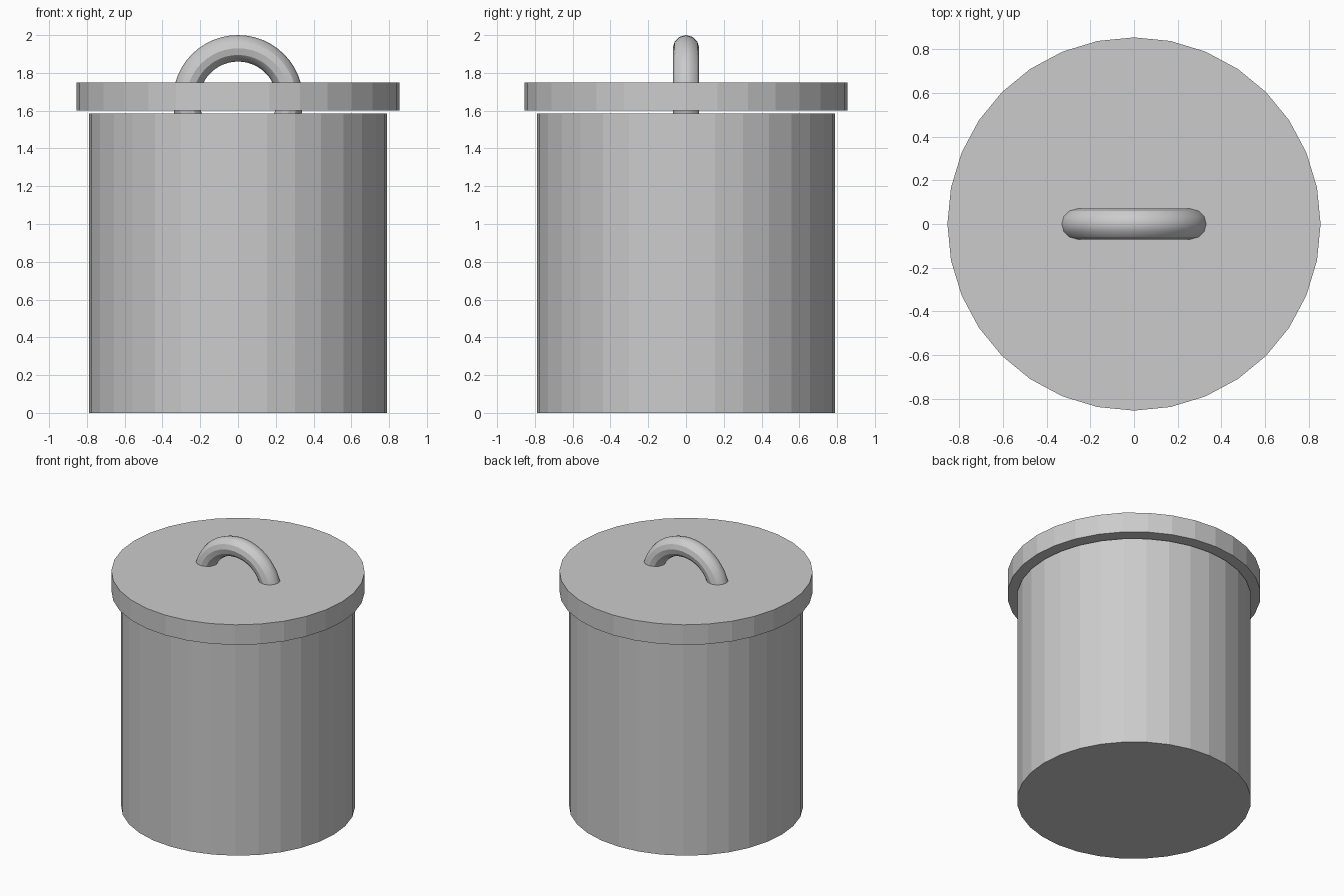
import bpy

cube = bpy.data.objects.get("Cube")
if cube:
    bpy.data.objects.remove(cube, do_unlink=True)

# One plain grey for the whole canister
grey = bpy.data.materials.new("plain_grey")
grey.use_nodes = True
colour = (0.6, 0.6, 0.6, 1.0)
grey.diffuse_color = colour
grey.node_tree.nodes["Principled BSDF"].inputs["Base Color"].default_value = colour


def finish(name):
    obj = bpy.context.object
    obj.name = name
    obj.data.name = name
    obj.data.materials.append(grey)
    return obj


def disc(name, radius, bottom, top):
    """Flat-sided upright cylinder between two heights."""
    bpy.ops.mesh.primitive_cylinder_add(
        vertices=32, radius=radius, depth=top - bottom,
        location=(0, 0, (bottom + top) / 2))
    return finish(name)


# Container and its overhanging lid, with a thin gap between them
disc("container_body", 0.79, 0.0, 1.585)
disc("lid", 0.855, 1.6, 1.75)

# Ring handle standing upright through the lid
bpy.ops.mesh.primitive_torus_add(
    major_segments=48, minor_segments=12, major_radius=0.275, minor_radius=0.07,
    location=(0, 0, 1.655), rotation=(1.5707963, 0, 0))
finish("lid_handle")
bpy.ops.object.shade_smooth_by_angle()
